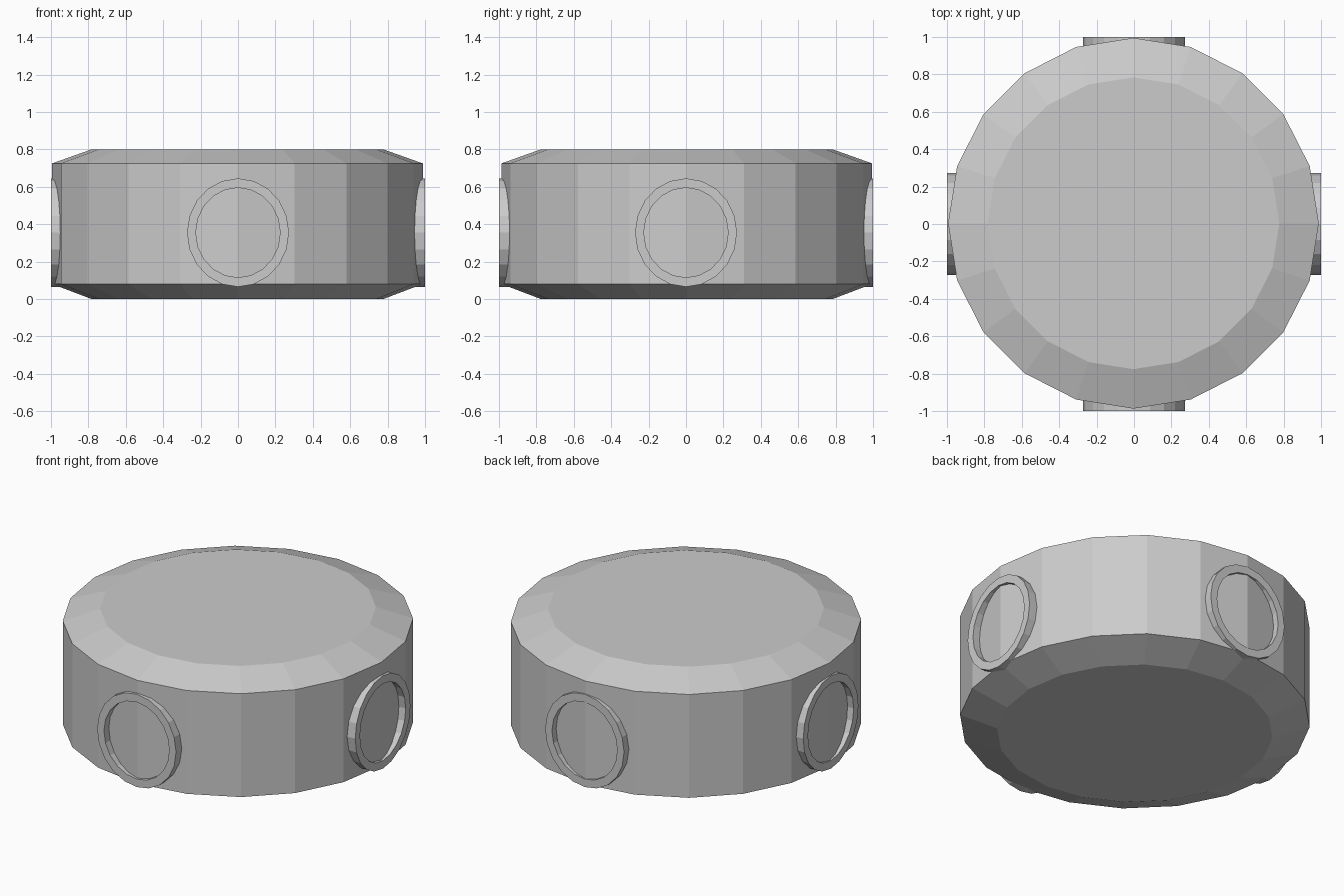
import bpy, bmesh, math
from mathutils import Matrix

if "Cube" in bpy.data.objects:
    bpy.data.objects.remove(bpy.data.objects["Cube"])

SIDES = 20

grey = bpy.data.materials.new("plain grey")
grey.use_nodes = True
grey.diffuse_color = (0.6, 0.6, 0.6, 1)
grey.node_tree.nodes["Principled BSDF"].inputs["Base Color"].default_value = (0.6, 0.6, 0.6, 1)


def lathe(name, profile, closed):
    """Revolve (radius, height) points around z; an open profile gets end caps."""
    bm = bmesh.new()
    rings = []
    for r, z in profile:
        angles = [2 * math.pi * i / SIDES for i in range(SIDES)]
        rings.append([bm.verts.new((r * math.cos(a), r * math.sin(a), z)) for a in angles])
    pairs = list(zip(rings, rings[1:]))
    if closed:
        pairs.append((rings[-1], rings[0]))
    else:
        bm.faces.new(rings[0])
        bm.faces.new(rings[-1])
    for a, b in pairs:
        for i in range(SIDES):
            j = (i + 1) % SIDES
            bm.faces.new((a[i], a[j], b[j], b[i]))
    bmesh.ops.recalc_face_normals(bm, faces=bm.faces)
    mesh = bpy.data.meshes.new(name)
    bm.to_mesh(mesh)
    bm.free()
    mesh.materials.append(grey)
    obj = bpy.data.objects.new(name, mesh)
    bpy.context.collection.objects.link(obj)
    return obj


# Drum with chamfered rims
body = lathe("body", [(0.78, 0), (0.991, 0.08), (0.991, 0.725), (0.78, 0.8)], False)
body.location = (-0.003, 0.004, 0)

# Slightly tall port rings on the four sides
for k, side in enumerate(["front", "left", "back", "right"]):
    ring = lathe(side + "_port_ring", [(0.24, 0.88), (0.29, 0.88), (0.29, 1), (0.24, 1)], True)
    stand = Matrix.Rotation(math.pi / 2, 4, "X") @ Matrix.Diagonal((0.94, 1, 1, 1))
    turn = Matrix.Rotation(k * math.pi / 2, 4, "Z")
    ring.data.transform(Matrix.Translation((0, 0, 0.355)) @ turn @ stand)
